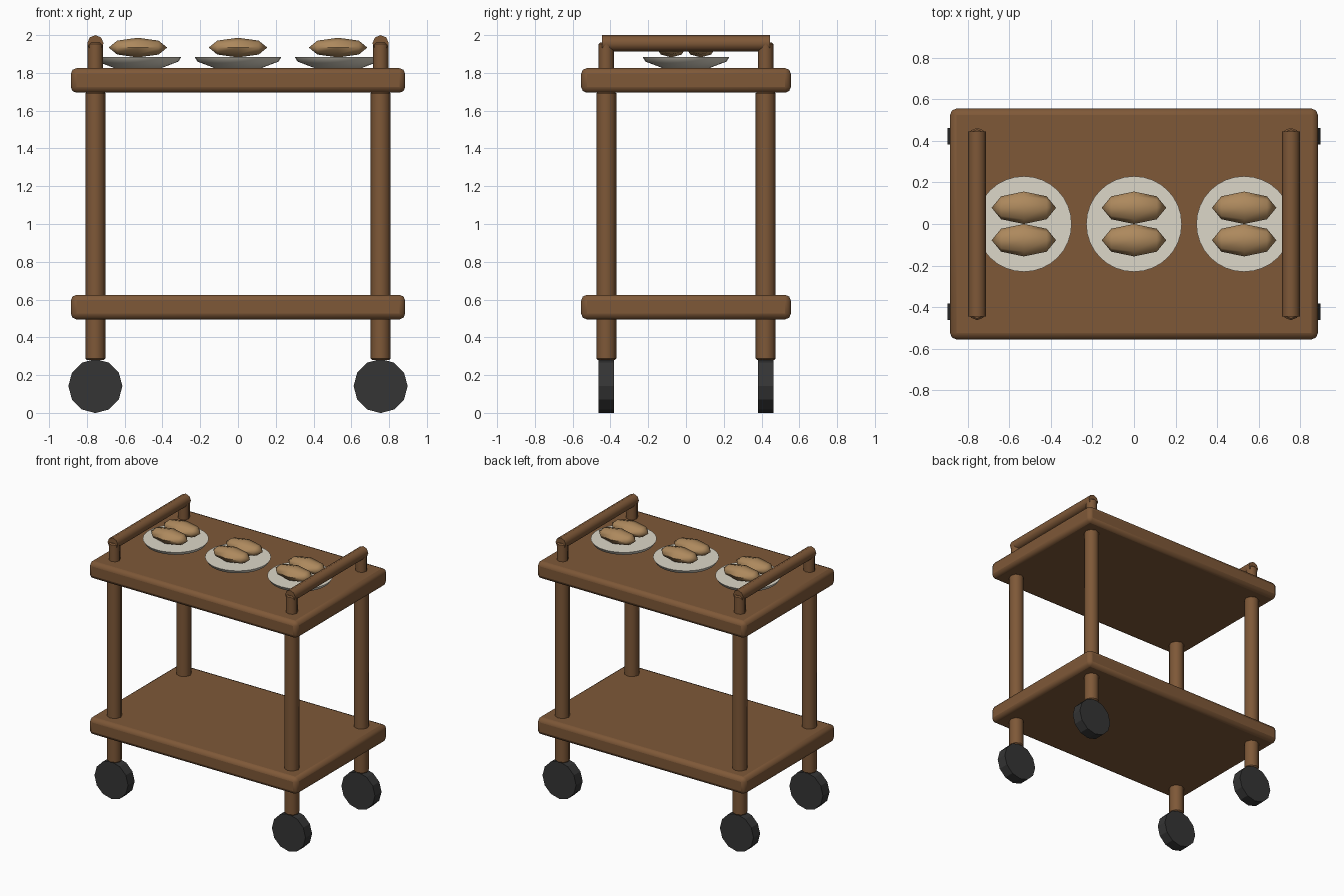
import bpy, bmesh, math
from mathutils import Matrix

if "Cube" in bpy.data.objects:
    bpy.data.objects.remove(bpy.data.objects["Cube"])


def material(name, rgb):
    m = bpy.data.materials.new(name)
    m.diffuse_color = (*rgb, 1)
    m.use_nodes = True
    m.node_tree.nodes["Principled BSDF"].inputs["Base Color"].default_value = m.diffuse_color
    return m


WOOD = material("brown wood", (0.21, 0.098, 0.039))
PLATE = material("cream china", (0.72, 0.68, 0.58))
BREAD = material("golden crust", (0.42, 0.25, 0.11))
RUBBER = material("dark rubber", (0.035, 0.035, 0.035))


def finish(name, bm, mat, smooth=40, bevel=0, segments=2):
    bmesh.ops.recalc_face_normals(bm, faces=bm.faces)
    me = bpy.data.meshes.new(name)
    bm.to_mesh(me)
    bm.free()
    ob = bpy.data.objects.new(name, me)
    bpy.context.collection.objects.link(ob)
    me.materials.append(mat)
    if bevel:
        mod = ob.modifiers.new("bevel", 'BEVEL')
        mod.width, mod.segments = bevel, segments
        mod.limit_method, mod.angle_limit = 'ANGLE', math.radians(60)
    if smooth:
        bpy.ops.object.select_all(action='DESELECT')
        ob.select_set(True)
        bpy.context.view_layer.objects.active = ob
        bpy.ops.object.shade_smooth_by_angle(angle=math.radians(smooth))
    return ob


def box(name, centre, size, mat, bevel):
    bm = bmesh.new()
    bmesh.ops.create_cube(bm, size=1, matrix=Matrix.Translation(centre) @ Matrix.Diagonal((*size, 1)))
    return finish(name, bm, mat, bevel=bevel)


def rod(name, centre, radius, length, mat, sides=8, axis='Z', turn=0, smooth=50, bevel=0):
    rot = Matrix.Rotation(math.pi / 2, 4, 'X') if axis == 'Y' else Matrix.Identity(4)
    bm = bmesh.new()
    bmesh.ops.create_cone(bm, cap_ends=True, segments=sides, radius1=radius, radius2=radius, depth=length,
                          matrix=Matrix.Translation(centre) @ rot @ Matrix.Rotation(turn, 4, 'Z'))
    return finish(name, bm, mat, smooth, bevel, 1)


# Shelves
box("top_shelf", (0, 0, 1.76), (1.77, 1.11, 0.13), WOOD, 0.03)
box("lower_shelf", (0, 0, 0.56), (1.77, 1.11, 0.13), WOOD, 0.03)

# Legs, wheels, handle posts and handle rails
for sx, side in ((-1, "left"), (1, "right")):
    x = sx * 0.755
    for sy, end in ((-1, "front"), (1, "back")):
        y = sy * 0.422
        tag = f"{end}_{side}"
        rod(f"{tag}_leg", (x, y, 0.99), 0.053, 1.42, WOOD, bevel=0.008)
        rod(f"{tag}_wheel", (x, y, 0.142), 0.143, 0.08, RUBBER, sides=12, axis='Y', smooth=20)
        rod(f"{tag}_handle_post", (x, y, 1.88), 0.041, 0.16, WOOD, bevel=0.008)
    rod(f"{side}_handle_rail", (x, 0, 1.957), 0.043, 0.89, WOOD, axis='Y')

# Plates: a turned profile, each with two rolls
profile = [(0, 1.824), (0.12, 1.824), (0.215, 1.86), (0.23, 1.885), (0, 1.885)]
for x, tag in ((-0.53, "left"), (0, "middle"), (0.53, "right")):
    bm = bmesh.new()
    vs = [bm.verts.new((r, 0, z)) for r, z in profile]
    es = [bm.edges.new(p) for p in zip(vs, vs[1:])]
    bmesh.ops.spin(bm, geom=vs + es, cent=(0, 0, 0), axis=(0, 0, 1), angle=math.tau, steps=32)
    bmesh.ops.remove_doubles(bm, verts=bm.verts, dist=1e-4)
    bmesh.ops.translate(bm, verts=bm.verts, vec=(x, 0, 0))
    finish(f"{tag}_plate", bm, PLATE)
    for y, end in ((-0.078, "front"), (0.078, "back")):
        bm = bmesh.new()
        bmesh.ops.create_uvsphere(
            bm, u_segments=8, v_segments=4, radius=1,
            matrix=Matrix.Translation((x, y, 1.934)) @ Matrix.Diagonal((0.155, 0.078, 0.052, 1))
            @ Matrix.Rotation(math.pi / 2, 4, 'Y'))
        finish(f"{tag}_{end}_roll", bm, BREAD, smooth=60)
